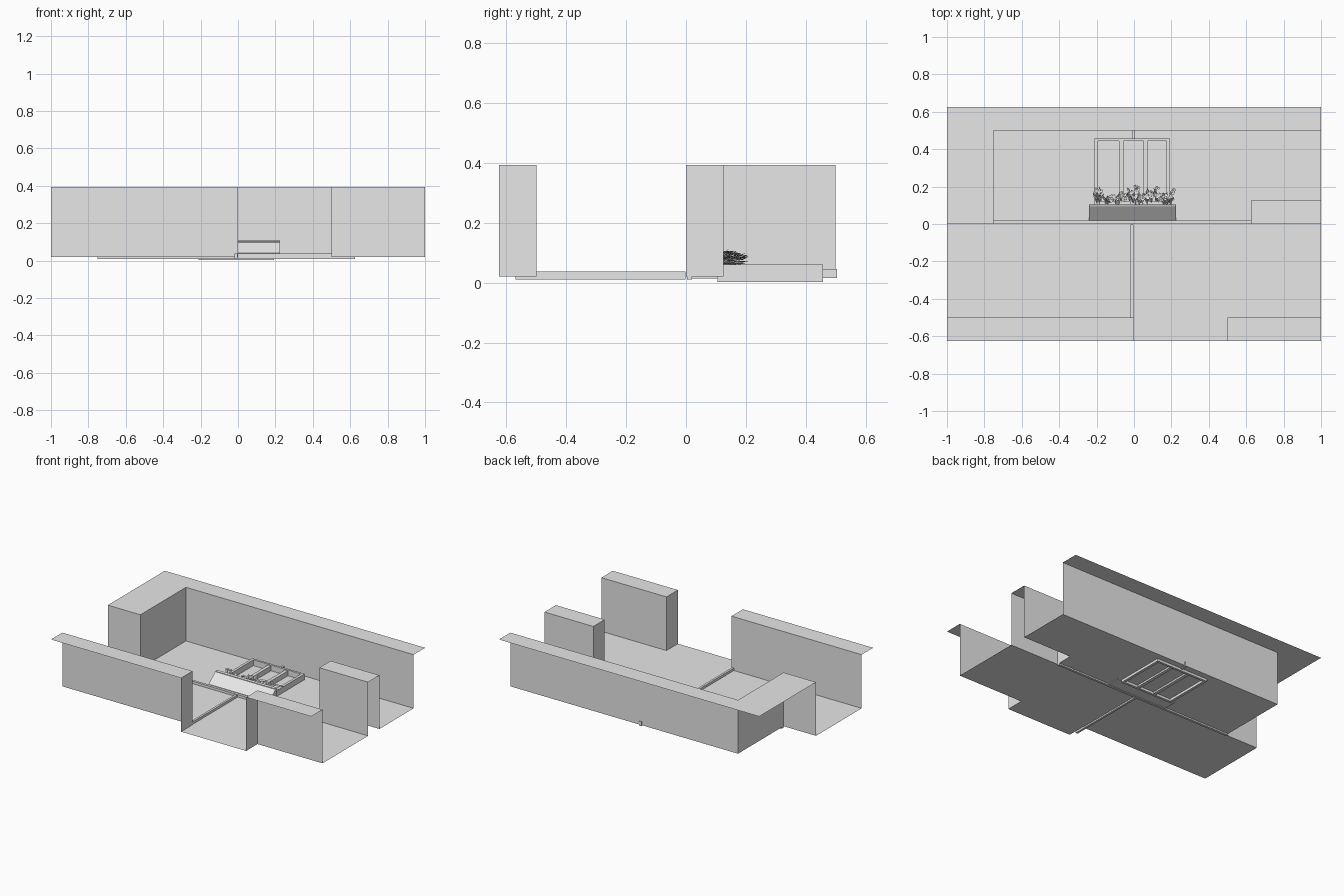
import bpy, bmesh, math, random
from mathutils import Vector

random.seed(7)
if "Cube" in bpy.data.objects:
    bpy.data.objects.remove(bpy.data.objects["Cube"], do_unlink=True)

# One plain grey for everything
grey = bpy.data.materials.new("plain_grey")
grey.use_nodes = True
grey.diffuse_color = (0.8, 0.8, 0.8, 1)
grey.node_tree.nodes["Principled BSDF"].inputs["Base Color"].default_value = (0.8, 0.8, 0.8, 1)

FLOOR, TOP = 0.02, 0.393


def finish(name, bm):
    mesh = bpy.data.meshes.new(name)
    bm.to_mesh(mesh)
    bm.free()
    mesh.materials.append(grey)
    obj = bpy.data.objects.new(name, mesh)
    bpy.context.collection.objects.link(obj)
    return obj


def face(bm, points):
    return bm.faces.new([bm.verts.new(p) for p in points])


def add_box(bm, x, y, z):
    made = bmesh.ops.create_cube(bm, size=1)["verts"]
    for v in made:
        v.co = [(a + b) / 2 + c * (b - a) for c, (a, b) in zip(v.co, (x, y, z))]


def box(name, x, y, z):
    bm = bmesh.new()
    add_box(bm, x, y, z)
    return finish(name, bm)


# Floor outline, counter-clockwise
outline = [(-1, -.5), (0, -.5), (0, -.625), (.5, -.625), (.5, -.5), (1, -.5), (1, 0),
           (.625, 0), (.625, .125), (1, .125), (1, .5), (-.75, .5), (-.75, 0), (-1, 0)]
bm = bmesh.new()
face(bm, [(x, y, FLOOR) for x, y in outline])
finish("floor", bm)

# Wall faces rise from the outline, except at the open ends and the doorway
bm = bmesh.new()
for p, q in zip(outline, outline[1:] + outline[:1]):
    open_end = p[0] == q[0] and abs(p[0]) == 1
    doorway = p[1] == q[1] == -.625
    if not (open_end or doorway):
        face(bm, [(*q, FLOOR), (*p, FLOOR), (*p, TOP), (*q, TOP)])
finish("wall_faces", bm)

# Caps on top of the walls
bm = bmesh.new()
for x0, y0, x1, y1 in [(-1, -.625, 0, -.5), (.5, -.625, 1, -.5), (.625, 0, 1, .125)]:
    face(bm, [(x0, y0, TOP), (x1, y0, TOP), (x1, y1, TOP), (x0, y1, TOP)])
back_cap = [(-1, 0), (-.75, 0), (-.75, .5), (1, .5), (1, .625), (-1, .625)]
face(bm, [(x, y, TOP) for x, y in back_cap])
finish("wall_caps", bm)

# Floor strips
box("front_floor_strip", (-.018, -.003), (-.57, -.002), (.01, .037))
box("cross_floor_strip", (-.75, .625), (.003, .02), (.01, .037))
box("back_floor_strip", (-.01, .006), (.455, .505), (.015, .045))

# Window lying flat: outer frame and two mullions
bm = bmesh.new()
depth = (.003, .06)
for x in [(-.21, -.192), (.174, .192)]:
    add_box(bm, x, (.105, .458), depth)
for y in [(.105, .121), (.443, .458)]:
    add_box(bm, (-.192, .174), y, depth)
for x in [(-.08, -.057), (.05, .073)]:
    add_box(bm, x, (.121, .443), (.008, .054))
finish("window_frame", bm)

# Planter box with a slanted front and a recessed top
bm = bmesh.new()
section = [(.02, .014), (.02, .04), (.105, .108), (.105, .014)]
ends = [[bm.verts.new((x, y, z)) for y, z in section] for x in (-.24, .224)]
bm.faces.new(ends[0])
bm.faces.new(ends[1][::-1])
for i in range(4):
    j = (i + 1) % 4
    side = bm.faces.new((ends[0][i], ends[1][i], ends[1][j], ends[0][j]))
    if i == 2:
        top_side = side
bmesh.ops.recalc_face_normals(bm, faces=bm.faces)
bmesh.ops.inset_region(bm, faces=[top_side], thickness=.007, depth=-.012)
finish("planter_box", bm)


# Plants: clusters of pointed leaves and round-petalled blossoms
def leaf(bm, base, direction, length, width):
    d = direction.normalized()
    side = d.cross(Vector((random.uniform(-.4, .4), -.3, 1))).normalized() * width
    up = side.cross(d).normalized() * width * .5
    mid = base + d * length * .55
    root, tip = bm.verts.new(base), bm.verts.new(base + d * length)
    spine = bm.verts.new(mid - up)
    for s in (-1, 1):
        edge = bm.verts.new(mid + side * s)
        bm.faces.new((root, edge, spine))
        bm.faces.new((spine, edge, tip))


def blossom(bm, centre, radius):
    for k in range(5):
        a = k * math.tau / 5 + random.random()
        out = Vector((math.cos(a), math.sin(a), .3)) * radius * .6
        face(bm, [centre + out + Vector((math.cos(t), math.sin(t), .3 * math.cos(t - a))) * radius * .5
                  for t in (n * math.tau / 7 for n in range(7))])


leaves, blossoms = bmesh.new(), bmesh.new()
# Each cluster: centre across the box and reach above the box
for cx, reach in [(-.185, .11), (-.13, .06), (-.07, .07), (0, .12), (.05, .08), (.1, .105), (.15, .06), (.19, .09)]:
    for n in range(14):
        x = max(-.2, min(.2, cx + random.uniform(-.03, .03)))
        y = .1 + random.uniform(0, .55) * reach
        base = Vector((x, y, random.uniform(.06, .085)))
        aim = Vector((random.uniform(-.6, .6), 1, random.uniform(-.2, .9)))
        leaf(leaves, base, aim, random.uniform(.3, .45) * reach, random.uniform(.005, .01))
    for n in range(5):
        t = random.uniform(.45, .95)
        spot = Vector((cx + random.uniform(-.025, .025), .1 + reach * t, .122 - .045 * t))
        blossom(blossoms, spot, random.uniform(.009, .014))
finish("planter_leaves", leaves)
finish("planter_blossoms", blossoms)
